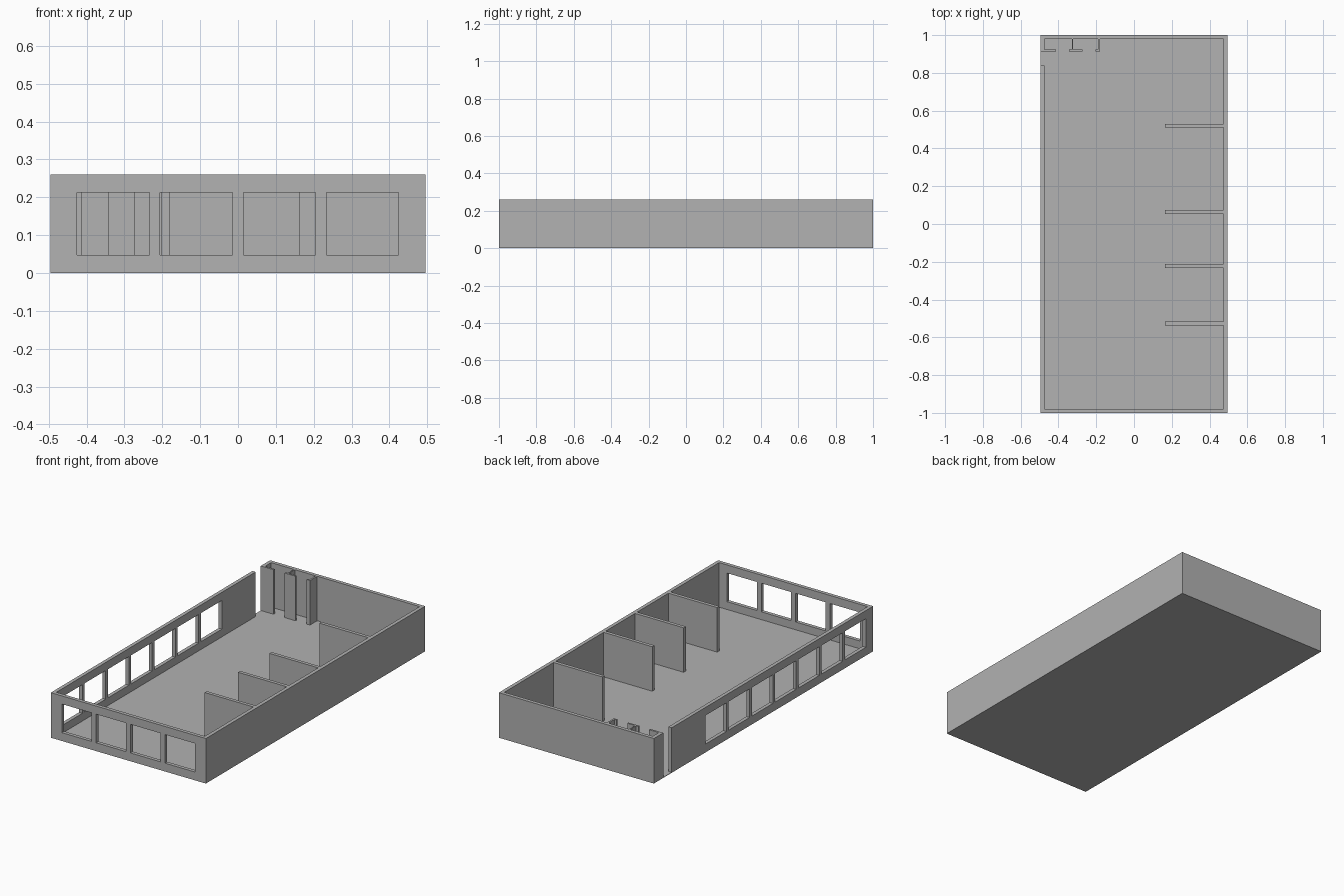
import bpy
import bmesh
from mathutils import Matrix, Vector

cube = bpy.data.objects.get("Cube")
if cube:
    bpy.data.objects.remove(cube, do_unlink=True)

grey = bpy.data.materials.new("plain grey")
grey.use_nodes = True
colour = (0.445, 0.445, 0.445, 1)
grey.diffuse_color = colour
grey.node_tree.nodes["Principled BSDF"].inputs["Base Color"].default_value = colour

# Overall sizes
HALF_W, HALF_L, HEIGHT = 0.495, 1.0, 0.26
THICK, FLOOR = 0.021, 0.003
IN_X, IN_Y = HALF_W - THICK, HALF_L - THICK
SILL, LINTEL, WINDOW = 0.048, 0.213, 0.191


def boxes(name, spans):
    """One object made of boxes, each given as x, y and z ranges."""
    bm = bmesh.new()
    for span in spans:
        low, high = (Vector(corner) for corner in zip(*span))
        size = Matrix.Diagonal(high - low).to_4x4()
        bmesh.ops.create_cube(bm, size=1, matrix=Matrix.Translation((low + high) / 2) @ size)
    mesh = bpy.data.meshes.new(name)
    bm.to_mesh(mesh)
    bm.free()
    mesh.materials.append(grey)
    obj = bpy.data.objects.new(name, mesh)
    bpy.context.collection.objects.link(obj)
    return obj


def cut(target, name, spans):
    """Subtract boxes from the target with a hidden cutter."""
    cutter = boxes(name, spans)
    cutter.hide_render = True
    cutter.hide_set(True)
    mod = target.modifiers.new(name, 'BOOLEAN')
    mod.operation = 'DIFFERENCE'
    mod.solver = 'EXACT'
    mod.object = cutter


UP = (FLOOR, HEIGHT)
OPENING = (SILL, LINTEL)

# Floor slab
boxes("floor", [((-HALF_W, HALF_W), (-HALF_L, HALF_L), (0, FLOOR))])

# Outer walls, hollowed, with a doorway and two rows of windows
walls = boxes("outer_walls", [((-HALF_W, HALF_W), (-HALF_L, HALF_L), UP)])
cut(walls, "room_cutter", [((-IN_X, IN_X), (-IN_Y, IN_Y), (-0.1, 0.4))])
cut(walls, "doorway_cutter", [((-0.6, -0.4), (0.838, 0.914), (-0.1, 0.4))])
cut(walls, "front_window_cutter",
    [((x, x + WINDOW), (-1.1, -0.9), OPENING)
     for x in (-0.425 + 0.2195 * i for i in range(4))])
cut(walls, "side_window_cutter",
    [((-0.6, -0.4), (y, y + WINDOW), OPENING)
     for y in (-0.933 + 0.212 * i for i in range(7))])

# Partitions along the left wall
for i, y in enumerate((-0.527, -0.222, 0.064, 0.52)):
    boxes(f"partition_{i + 1}", [((0.163, IN_X), (y - 0.01, y + 0.01), UP)])

# Small cubicles in the back right corner: front panels and dividers
PANEL = (0.914, 0.925)
for i, (x0, x1) in enumerate(((-IN_X, -0.413), (-0.343, -0.273), (-0.203, -0.18))):
    boxes(f"cubicle_panel_{i + 1}", [((x0, x1), PANEL, UP)])
for i, (x0, x1) in enumerate(((-0.329, -0.322), (-0.19, -0.18))):
    boxes(f"cubicle_divider_{i + 1}", [((x0, x1), (PANEL[1], IN_Y), UP)])
